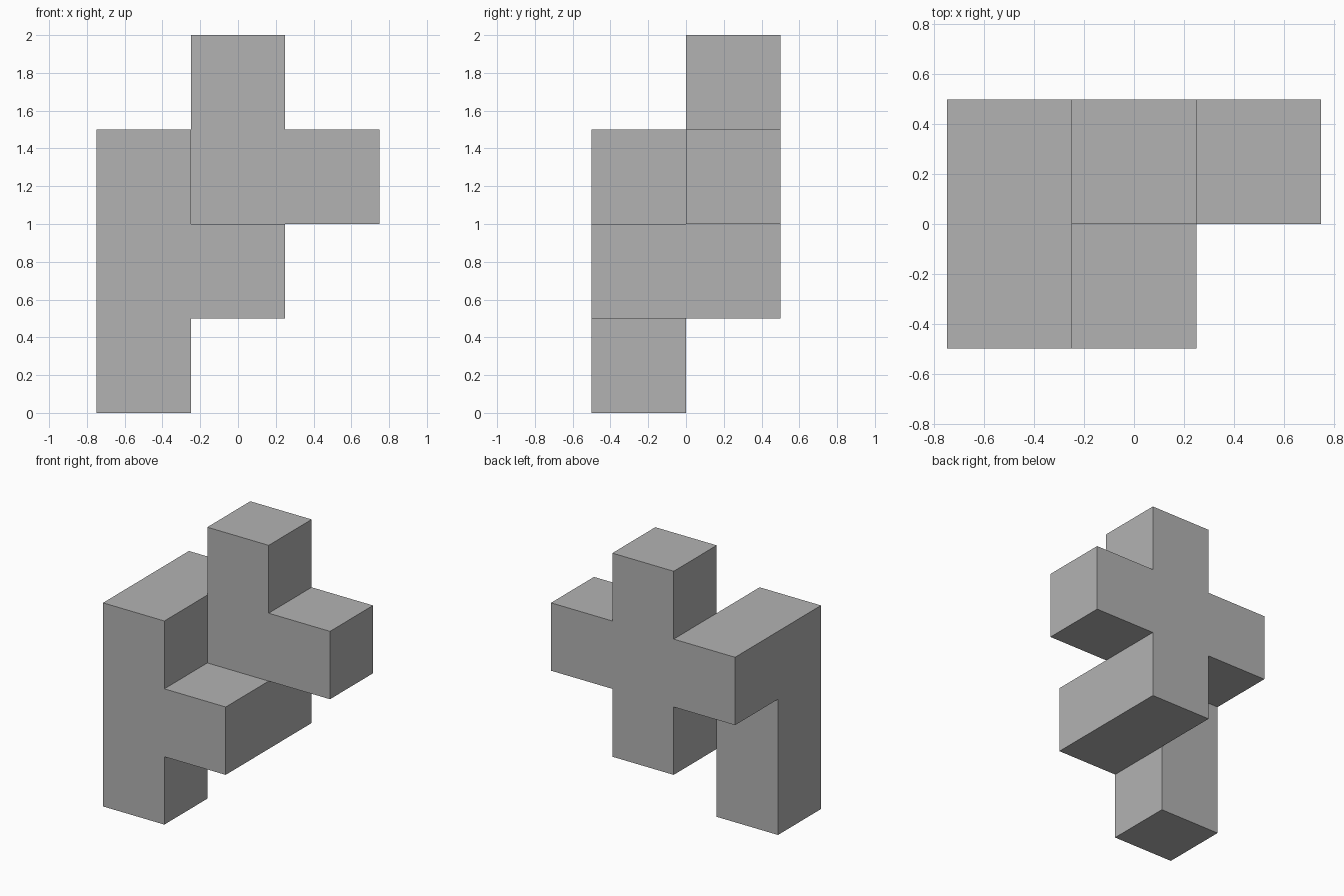
import bpy
import bmesh
from mathutils import Matrix, Vector

cube = bpy.data.objects.get("Cube")
if cube:
    bpy.data.objects.remove(cube, do_unlink=True)

UNIT = 0.5

grey = bpy.data.materials.new("plain_grey")
grey.use_nodes = True
colour = (0.45, 0.45, 0.45, 1)
grey.diffuse_color = colour
grey.node_tree.nodes["Principled BSDF"].inputs["Base Color"].default_value = colour

# Unit cells (column, row, level) of the burr: front row 0, back row 1
front_post = [(-1, 0, level) for level in range(3)]
lower_beam = [(0, 0, 1), (0, 1, 1)]
back_cross = [(-1, 1, 2), (0, 1, 2), (1, 1, 2), (0, 1, 3)]

bm = bmesh.new()
for col, row, level in front_post + lower_beam + back_cross:
    centre = Vector((col, row - 0.5, level + 0.5)) * UNIT
    bmesh.ops.create_cube(bm, size=UNIT, matrix=Matrix.Translation(centre))

# Drop both walls wherever two cells touch, so only the outer skin is left
by_place = {}
for face in bm.faces:
    key = tuple(round(c * 100) for c in face.calc_center_median())
    by_place.setdefault(key, []).append(face)
inner = [f for faces in by_place.values() if len(faces) > 1 for f in faces]
bmesh.ops.delete(bm, geom=inner, context="FACES")

# Weld the skin and merge its flat areas
bmesh.ops.remove_doubles(bm, verts=bm.verts, dist=0.001)
bmesh.ops.dissolve_limit(bm, angle_limit=0.01, verts=bm.verts, edges=bm.edges)
bmesh.ops.recalc_face_normals(bm, faces=bm.faces)

mesh = bpy.data.meshes.new("block_puzzle_piece")
bm.to_mesh(mesh)
bm.free()
mesh.materials.append(grey)
piece = bpy.data.objects.new("block_puzzle_piece", mesh)
bpy.context.collection.objects.link(piece)
